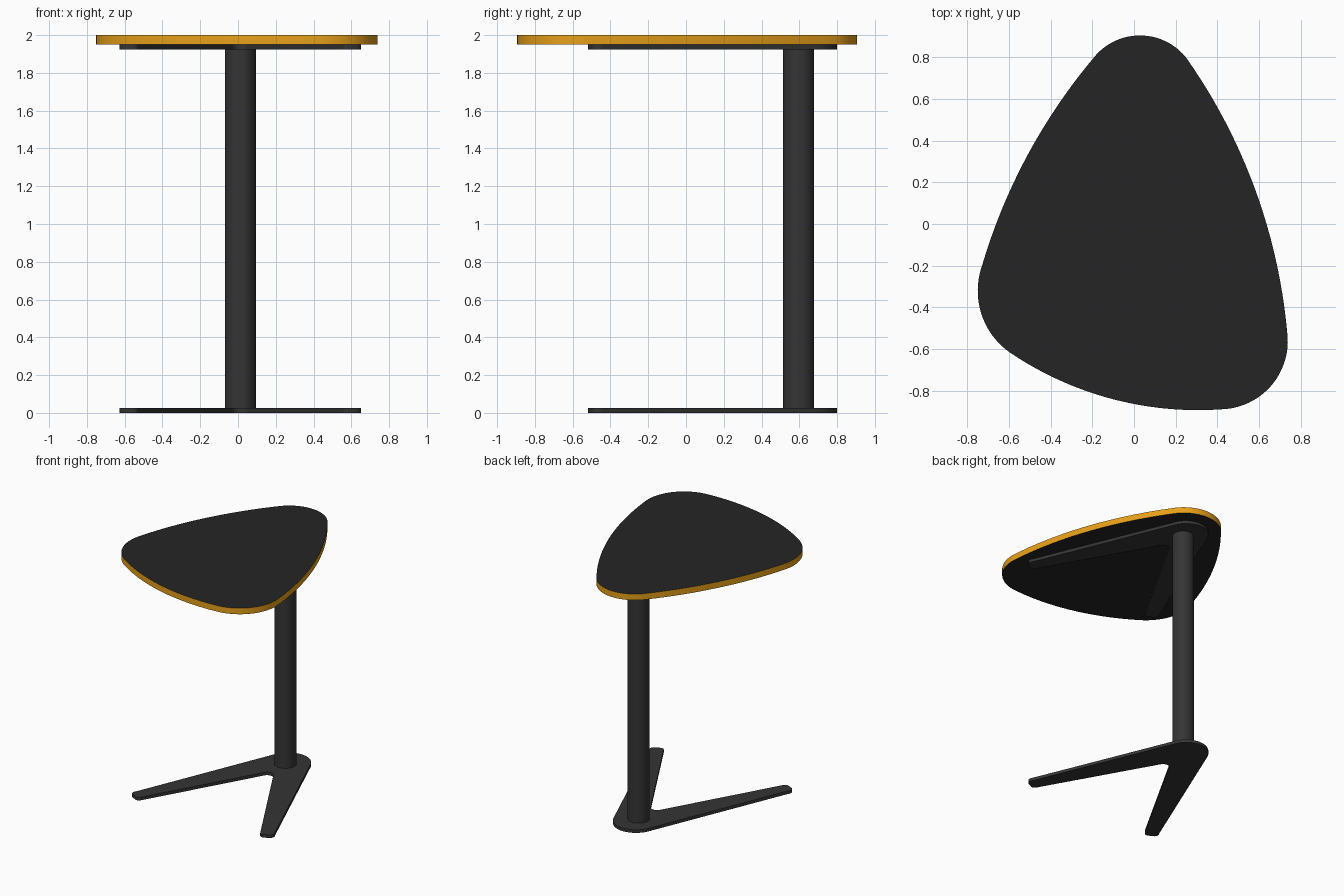
import bpy, bmesh, math
from mathutils import Vector

if "Cube" in bpy.data.objects:
    bpy.data.objects.remove(bpy.data.objects["Cube"])


def material(name, rgb):
    m = bpy.data.materials.new(name)
    m.diffuse_color = (*rgb, 1)
    m.use_nodes = True
    m.node_tree.nodes["Principled BSDF"].inputs["Base Color"].default_value = m.diffuse_color
    return m


def arc(a, b, c, n):
    """n+1 points on the circle arc from a through b to c."""
    (ax, ay), (bx, by), (cx, cy) = a, b, c
    d = 2 * (ax * (by - cy) + bx * (cy - ay) + cx * (ay - by))
    sa, sb, sc = ax * ax + ay * ay, bx * bx + by * by, cx * cx + cy * cy
    o = Vector(((sa * (by - cy) + sb * (cy - ay) + sc * (ay - by)) / d,
                (sa * (cx - bx) + sb * (ax - cx) + sc * (bx - ax)) / d))
    u, w = Vector(a) - o, Vector(c) - o
    t = math.atan2(u.x * w.y - u.y * w.x, u.dot(w))
    pts = []
    for i in range(n + 1):
        k = t * i / n
        pts.append((o.x + u.x * math.cos(k) - u.y * math.sin(k),
                    o.y + u.x * math.sin(k) + u.y * math.cos(k)))
    return pts


def slab(name, outline, z0, z1, face_mat, side_mat):
    """Extrude a flat outline between two heights."""
    bm = bmesh.new()
    face = bm.faces.new([bm.verts.new((x, y, z0)) for x, y in outline])
    ext = bmesh.ops.extrude_face_region(bm, geom=[face], use_keep_orig=True)
    verts = [g for g in ext["geom"] if isinstance(g, bmesh.types.BMVert)]
    bmesh.ops.translate(bm, verts=verts, vec=(0, 0, z1 - z0))
    bmesh.ops.recalc_face_normals(bm, faces=bm.faces[:])
    for f in bm.faces:
        f.material_index = 0 if abs(f.normal.z) > 0.5 else 1
    mesh = bpy.data.meshes.new(name)
    bm.to_mesh(mesh)
    bm.free()
    mesh.materials.append(face_mat)
    mesh.materials.append(side_mat)
    obj = bpy.data.objects.new(name, mesh)
    bpy.context.collection.objects.link(obj)
    smooth(obj)
    return obj


def smooth(obj):
    bpy.ops.object.select_all(action='DESELECT')
    obj.select_set(True)
    bpy.context.view_layer.objects.active = obj
    bpy.ops.object.shade_smooth_by_angle(angle=math.radians(35))


charcoal = material("charcoal_metal", (0.035, 0.035, 0.035))
laminate = material("dark_laminate", (0.018, 0.018, 0.018))
orange = material("orange_edge", (0.8, 0.35, 0.01))

# Tabletop: a skewed rounded triangle, corners and bowed sides as arcs
corners = [((-0.18, 0.815), (0.03, 0.906), (0.25, 0.80)),
           ((0.736, -0.52), (0.665, -0.77), (0.45, -0.888)),
           ((-0.60, -0.615), (-0.727, -0.45), (-0.73, -0.20))]
bows = [(0.577, 0.18), (-0.10, -0.842), (-0.50, 0.352)]
outline = []
for i, corner in enumerate(corners):
    outline += arc(*corner, 20)[:-1]
    outline += arc(corner[2], bows[i], corners[(i + 1) % 3][0], 24)[:-1]
slab("tabletop", outline, 1.95, 2.0, laminate, orange)

# V-shaped plate, used as the floor foot and as the support under the top
CX = 0.012
right_tip = (arc((0.628, -0.435), (0.637, -0.475), (0.615, -0.498), 6)
             + arc((0.575, -0.517), (0.555, -0.515), (0.54, -0.50), 6))
left_tip = [(-x, y) for x, y in reversed(right_tip)]
vee = (arc((-0.16, 0.69), (0, 0.80), (0.16, 0.69), 24) + right_tip
       + arc((0.045, 0.375), (0, 0.405), (-0.045, 0.375), 12) + left_tip)
vee = [(x + CX, y) for x, y in vee]
slab("floor_foot", vee, 0, 0.025, charcoal, charcoal)
slab("top_support", vee, 1.925, 1.95, charcoal, charcoal)

# Column
bpy.ops.mesh.primitive_cylinder_add(vertices=48, radius=0.082, depth=1.90,
                                    location=(CX, 0.596, 0.975))
column = bpy.context.object
column.name = "column"
column.data.materials.append(charcoal)
smooth(column)
